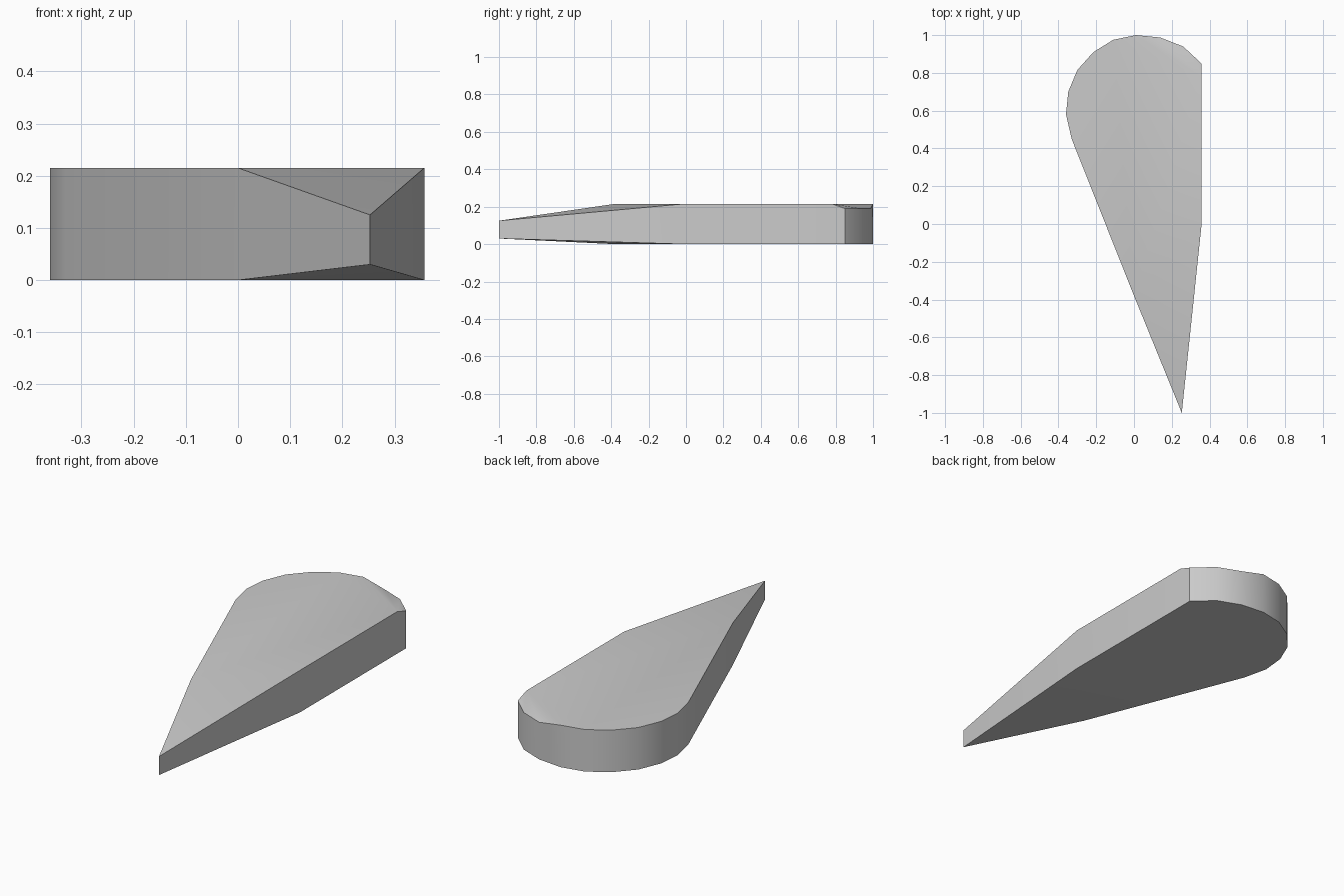
import bpy
import bmesh
import math

cube = bpy.data.objects.get("Cube")
if cube:
    bpy.data.objects.remove(cube, do_unlink=True)

# Flat grey material
grey = bpy.data.materials.new("light_grey")
grey.use_nodes = True
colour = (0.6, 0.6, 0.6, 1)
grey.diffuse_color = colour
grey.node_tree.nodes["Principled BSDF"].inputs["Base Color"].default_value = colour

HEIGHT = 0.215
WORN = 0.19  # lowered rim at the back left corner

# Outline, counter-clockwise from the tip: straight side, worn corner, round end
tip = [(0.253, -1.0)]
side = [(0.357, -0.01), (0.357, 0.78)]
corner = [(0.357, 0.85), (0.26, 0.94), (0.14, 0.987)]
round_end = [(0.01, 1.0), (-0.11, 0.975), (-0.215, 0.91), (-0.30, 0.815),
             (-0.348, 0.70), (-0.36, 0.58), (-0.33, 0.45)]
taper_start = [(0.0, -0.38)]
outline = tip + side + corner + round_end + taper_start

bm = bmesh.new()
bottom, top = [], []
for point in outline:
    low, high = 0, HEIGHT
    if point in tip:
        low, high = 0.03, 0.125
    elif point in corner:
        high = WORN
    bottom.append(bm.verts.new((*point, low)))
    top.append(bm.verts.new((*point, high)))

# Walls
count = len(outline)
for i in range(count):
    j = (i + 1) % count
    bm.faces.new((bottom[i], bottom[j], top[j], top[i]))

# Tapered tip, flat body and worn corner on top; tip and body below
bm.faces.new((top[0], top[1], top[-1]))
bm.faces.new(top[1:3] + top[6:])
worn = bm.faces.new(top[2:7])
bm.faces.new((bottom[0], bottom[-1], bottom[1]))
bm.faces.new(bottom[:0:-1])
bmesh.ops.triangulate(bm, faces=[worn])
bmesh.ops.recalc_face_normals(bm, faces=bm.faces)

mesh = bpy.data.meshes.new("wedge_body")
bm.to_mesh(mesh)
bm.free()
mesh.materials.append(grey)
body = bpy.data.objects.new("wedge_body", mesh)
bpy.context.collection.objects.link(body)

# Soft shading along the round end, sharp rims
bpy.ops.object.select_all(action="DESELECT")
body.select_set(True)
bpy.context.view_layer.objects.active = body
bpy.ops.object.shade_smooth_by_angle(angle=math.radians(30))
